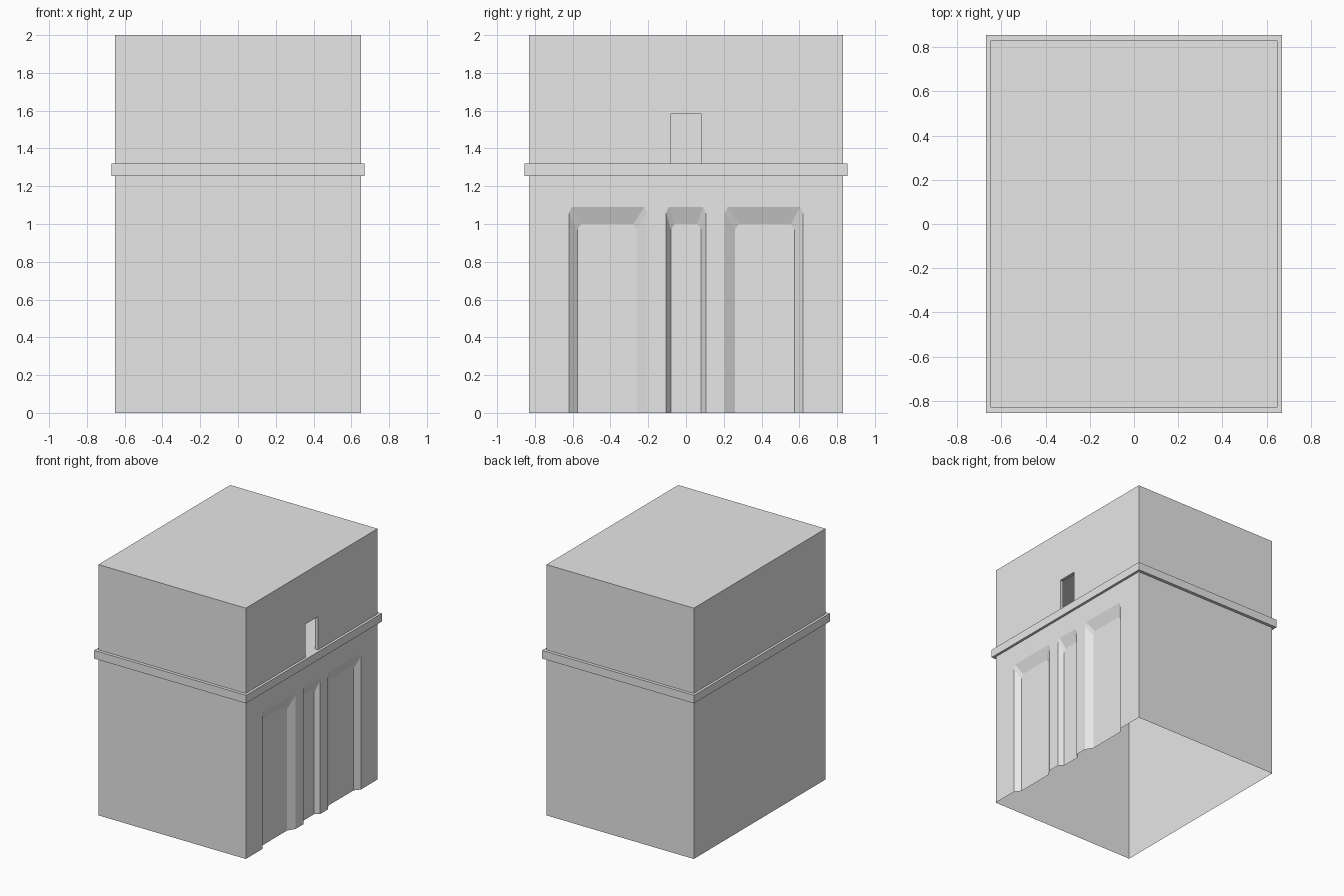
import bpy
import bmesh

cube = bpy.data.objects.get("Cube")
if cube:
    bpy.data.objects.remove(cube, do_unlink=True)

HX, HY, TOP = 0.65, 0.83, 2.0          # half width, half depth, height
BAND_LOW, BAND_HIGH = 1.255, 1.32
DEPTH = 0.035                          # recess depth
JAMB = 0.025                           # window reveal depth

grey = bpy.data.materials.new("plaster_grey")
grey.use_nodes = True
grey.diffuse_color = (0.8, 0.8, 0.8, 1)
grey.node_tree.nodes["Principled BSDF"].inputs["Base Color"].default_value = (0.8, 0.8, 0.8, 1)


def make_object(name, faces):
    """Build an object from a list of polygons, welding shared corners."""
    bm = bmesh.new()
    for face in faces:
        bm.faces.new([bm.verts.new(p) for p in face])
    bmesh.ops.remove_doubles(bm, verts=bm.verts, dist=0.0001)
    mesh = bpy.data.meshes.new(name)
    bm.to_mesh(mesh)
    bm.free()
    mesh.materials.append(grey)
    obj = bpy.data.objects.new(name, mesh)
    bpy.context.collection.objects.link(obj)
    return obj


def on_side(points, x=HX):
    """Place (y, z) points on a plane facing +x."""
    return [(x, y, z) for y, z in points]


def bridge(outer, inner):
    """Quads from one open outline to another, facing into the opening."""
    return [[outer[i], inner[i], inner[i + 1], outer[i + 1]]
            for i in range(len(outer) - 1)]


def arch(y0, y1, top, cut, drop):
    """Doorway outline with clipped top corners, from y0 foot to y1 foot."""
    return [(y0, 0), (y0, top - drop), (y0 + cut, top),
            (y1 - cut, top), (y1, top - drop), (y1, 0)]


def plain_walls(z0, z1):
    """Front, back and -x walls."""
    corners = [(HX, HY), (-HX, HY), (-HX, -HY), (HX, -HY)]
    return [[(*a, z0), (*b, z0), (*b, z1), (*a, z1)]
            for a, b in zip(corners, corners[1:])]


# Lower storey: three bevelled recesses that run down to the open base
recesses = [(-0.62, -0.575, -0.26, -0.205),
            (-0.105, -0.08, 0.08, 0.105),
            (0.205, 0.26, 0.575, 0.62)]
lower = plain_walls(0, BAND_LOW)
outline = [(-HY, 0)]
for y0, in0, in1, y1 in recesses:
    rim = arch(y0, y1, 1.09, 0.015, 0.03)
    back = arch(in0, in1, 1.0, 0.02, 0.03)
    outline += rim
    lower += bridge(on_side(rim), on_side(back, HX - DEPTH))
    lower.append(on_side(back[::-1], HX - DEPTH))
outline += [(HY, 0), (HY, BAND_LOW), (-HY, BAND_LOW)]
lower.append(on_side(outline))
make_object("lower_storey", lower)

# Upper storey: one window opening with a shallow reveal, flat roof
window = [(-0.08, BAND_HIGH), (-0.08, 1.585), (0.08, 1.585), (0.08, BAND_HIGH)]
upper = plain_walls(BAND_HIGH, TOP)
upper.append(on_side([(-HY, BAND_HIGH), *window, (HY, BAND_HIGH), (HY, TOP), (-HY, TOP)]))
upper += bridge(on_side(window), on_side(window, HX - JAMB))


def level(z, x=HX, y=HY):
    """Horizontal rectangle facing up."""
    return [(-x, -y, z), (x, -y, z), (x, y, z), (-x, y, z)]


upper.append(level(TOP))
make_object("upper_storey", upper)

# Ceiling just above the window head, inside the upper storey
make_object("room_ceiling", [level(1.6, HX - JAMB, HY - JAMB)[::-1]])

# Band slab between the storeys, also the floor of the upper room
low = level(BAND_LOW, 0.67, 0.855)
high = level(BAND_HIGH, 0.67, 0.855)
make_object("band_slab", [low[::-1], high] + [
    [low[i], low[(i + 1) % 4], high[(i + 1) % 4], high[i]] for i in range(4)])
